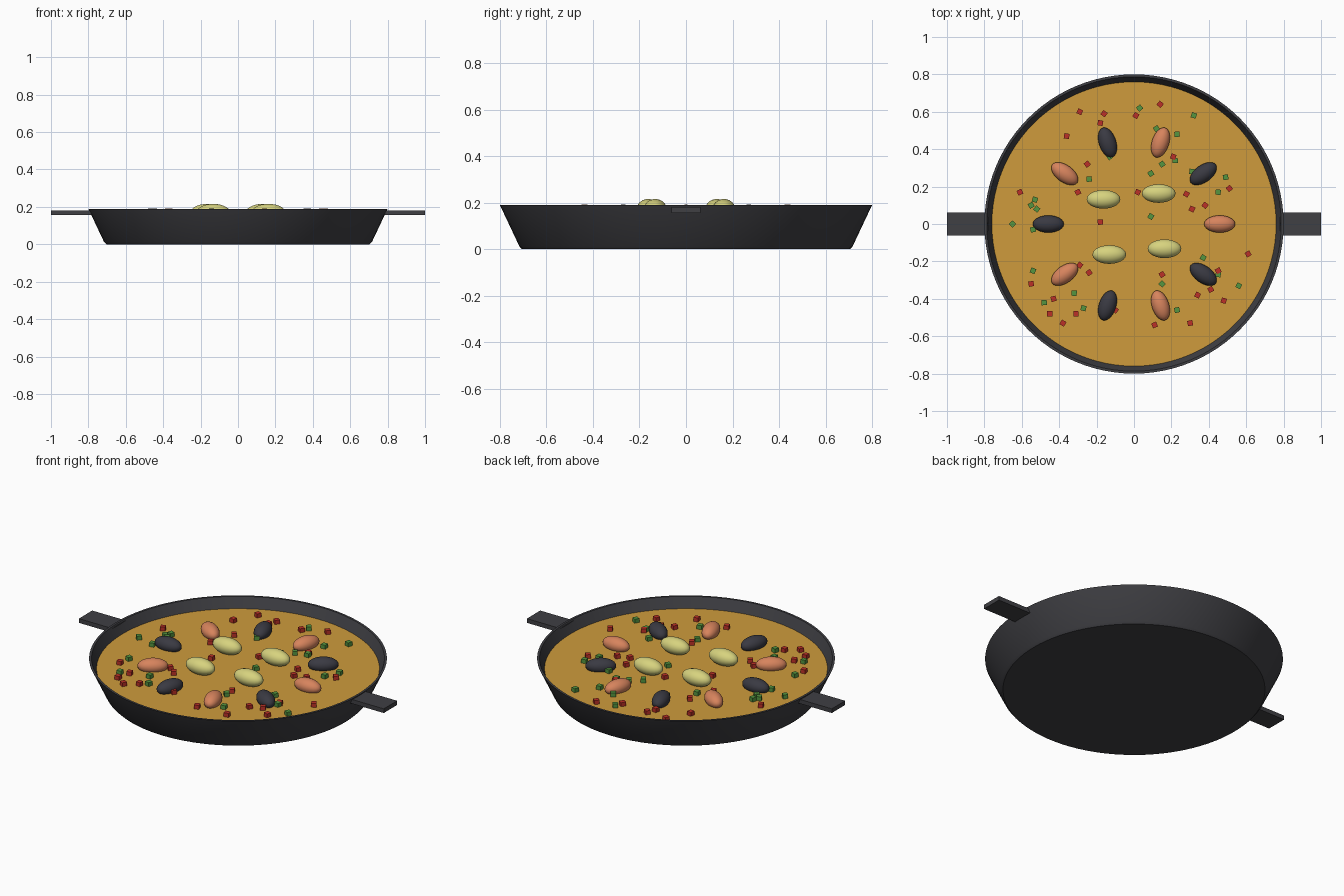
import bpy, bmesh, math, random
from mathutils import Matrix, Vector

random.seed(4)
if "Cube" in bpy.data.objects:
    bpy.data.objects.remove(bpy.data.objects["Cube"], do_unlink=True)

RICE_TOP = 0.13


def material(name, rgb):
    mat = bpy.data.materials.new(name)
    mat.use_nodes = True
    mat.diffuse_color = (*rgb, 1)
    mat.node_tree.nodes["Principled BSDF"].inputs["Base Color"].default_value = (*rgb, 1)
    return mat


iron = material("dark iron", (0.05, 0.05, 0.057))
saffron = material("saffron yellow", (0.62, 0.33, 0.045))
shell = material("mussel black", (0.042, 0.042, 0.055))
salmon = material("shrimp orange", (0.68, 0.23, 0.11))
lemon = material("lemon yellow", (0.68, 0.65, 0.21))
red = material("pepper red", (0.5, 0.03, 0.02))
green = material("pea green", (0.09, 0.3, 0.05))


def add_object(name, bm, mat, smooth=False):
    mesh = bpy.data.meshes.new(name)
    bmesh.ops.recalc_face_normals(bm, faces=bm.faces)
    bm.to_mesh(mesh)
    bm.free()
    mesh.materials.append(mat)
    obj = bpy.data.objects.new(name, mesh)
    bpy.context.collection.objects.link(obj)
    if smooth:
        bpy.ops.object.select_all(action="DESELECT")
        obj.select_set(True)
        bpy.context.view_layer.objects.active = obj
        bpy.ops.object.shade_smooth_by_angle(angle=math.radians(35))
    return obj


def lathe(name, profile, mat, steps=96):
    """Spin a radius/height profile around the z axis."""
    bm = bmesh.new()
    verts = [bm.verts.new((r, 0, z)) for r, z in profile]
    edges = [bm.edges.new(pair) for pair in zip(verts, verts[1:])]
    bmesh.ops.spin(bm, geom=verts + edges, cent=(0, 0, 0), axis=(0, 0, 1),
                   angle=math.tau, steps=steps)
    bmesh.ops.remove_doubles(bm, verts=bm.verts, dist=0.0005)
    return add_object(name, bm, mat, smooth=True)


def box(name, centre, size, mat, turn=0):
    bm = bmesh.new()
    bmesh.ops.create_cube(bm, size=1, matrix=Matrix.Diagonal((*size, 1)))
    obj = add_object(name, bm, mat)
    obj.location = centre
    obj.rotation_euler.z = turn
    return obj


def ellipsoid(name, centre, radii, mat, turn=0):
    bm = bmesh.new()
    bmesh.ops.create_uvsphere(bm, u_segments=24, v_segments=14, radius=1,
                              matrix=Matrix.Diagonal((*radii, 1)))
    obj = add_object(name, bm, mat, smooth=True)
    obj.location = centre
    obj.rotation_euler.z = turn
    return obj


# Pan: flat base, flared wall, thin rim
lathe("pan", [(0, 0), (0.704, 0), (0.716, 0.012), (0.8, 0.19),
              (0.787, 0.19), (0.71, 0.02), (0, 0.02)], iron)

# Rice filling
lathe("rice", [(0, 0.1), (0.747, 0.1), (0.7615, RICE_TOP), (0, RICE_TOP)], saffron)

# Side handles
for side, x in (("left", 0.89), ("right", -0.89)):
    box(side + "_handle", (x, 0, 0.169), (0.22, 0.125, 0.025), iron)

# Ring of alternating shrimps and mussels, pointing outwards
for i in range(10):
    angle = i * math.tau / 10
    centre = (0.458 * math.cos(angle), 0.458 * math.sin(angle), 0.15)
    name, mat = (("shrimp", salmon), ("mussel", shell))[i % 2]
    ellipsoid(name, centre, (0.083, 0.046, 0.042), mat, angle)

# Lemon wedges around the middle
for i in range(4):
    angle = math.radians(51 + 90 * i)
    centre = (0.21 * math.cos(angle), 0.21 * math.sin(angle), 0.17)
    ellipsoid("lemon_wedge", centre, (0.09, 0.05, 0.046), lemon)

# Diced vegetables, positions in hundredths
red_spots = [
    (-29, 60), (-16, 59), (-18, 54), (1, 58), (14, 64), (-36, 47), (-25, 32), (-30, 17),
    (-61, 17), (2, 17), (-18, 1), (21, 36), (28, 16), (38, 10), (31, 8), (51, 19),
    (61, -16), (45, -25), (41, -35), (34, -38), (48, -41), (30, -53), (11, -54), (15, -27),
    (-24, -26), (-29, -22), (-55, -32), (-43, -40), (-45, -48), (-38, -53), (-31, -48), (-10, -46)]
green_spots = [
    (3, 62), (12, 51), (23, 48), (32, 58), (-13, 36), (-24, 24), (15, 32), (9, 27), (22, 34),
    (31, 28), (49, 25), (45, 17), (9, 4), (-53, 13), (-55, 10), (-52, 8), (-65, 0),
    (-54, -3), (-54, -25), (-48, -42), (-32, -37), (-27, -45), (15, -32), (37, -18),
    (45, -27), (56, -33), (23, -46)]
for name, mat, spots in (("red_pepper_dice", red, red_spots),
                         ("green_pepper_dice", green, green_spots)):
    for x, y in spots:
        box(name, (x / 100, y / 100, RICE_TOP + 0.011), (0.028, 0.028, 0.025), mat,
            random.uniform(-0.8, 0.8))
